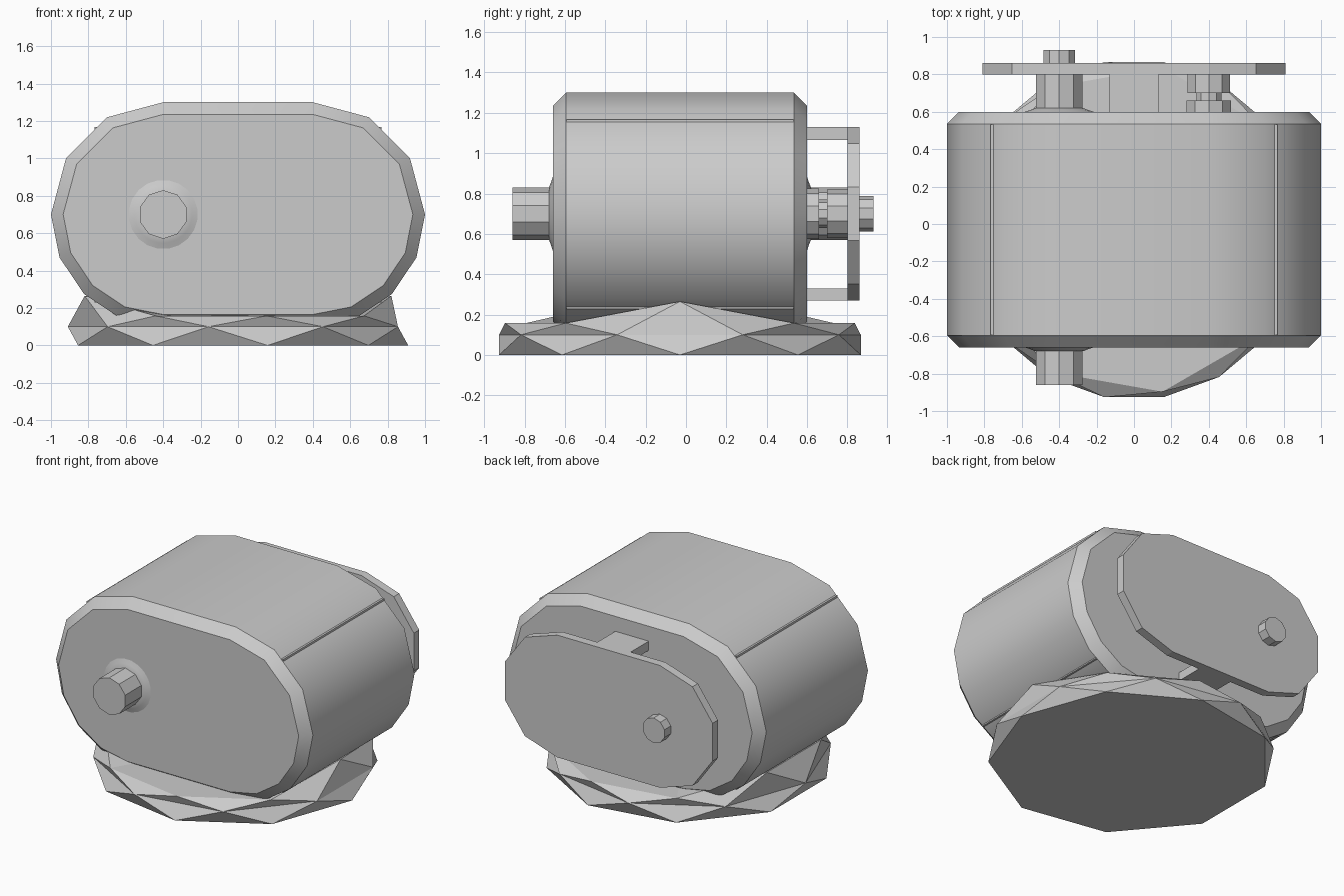
import bpy, bmesh, math

cube = bpy.data.objects.get("Cube")
if cube:
    bpy.data.objects.remove(cube, do_unlink=True)

grey = bpy.data.materials.new("plain grey")
grey.use_nodes = True
colour = (0.6, 0.6, 0.6, 1)
grey.diffuse_color = colour
grey.node_tree.nodes["Principled BSDF"].inputs["Base Color"].default_value = colour

MID = 0.7    # height of the shaft line
SPAN = 0.4   # distance from the middle to each rounded end


def finish(name, bm, smooth=None):
    bmesh.ops.recalc_face_normals(bm, faces=bm.faces)
    mesh = bpy.data.meshes.new(name)
    bm.to_mesh(mesh)
    bm.free()
    mesh.materials.append(grey)
    obj = bpy.data.objects.new(name, mesh)
    bpy.context.collection.objects.link(obj)
    if smooth:
        bpy.ops.object.select_all(action='DESELECT')
        obj.select_set(True)
        bpy.context.view_layer.objects.active = obj
        bpy.ops.object.shade_smooth_by_angle(angle=math.radians(smooth))
    return obj


def loft(name, rings, smooth=None):
    """Join rings of equal length and cap both ends."""
    bm = bmesh.new()
    loops = [[bm.verts.new(p) for p in ring] for ring in rings]
    n = len(loops[0])
    for a, b in zip(loops, loops[1:]):
        for i in range(n):
            bm.faces.new((a[i], a[(i + 1) % n], b[(i + 1) % n], b[i]))
    bm.faces.new(loops[0])
    bm.faces.new(loops[-1])
    return finish(name, bm, smooth)


def capsule(r, y, upper, lower):
    """Rounded outline with its own step count above and below the shaft line."""
    angles = [-90 + 90 * i / lower for i in range(int(lower))]
    angles += [90 * i / upper for i in range(int(upper) + 1)]
    half = [(SPAN + r * math.cos(math.radians(a)), y, MID + r * math.sin(math.radians(a)))
            for a in angles]
    return half + [(-x, y, z) for x, y, z in reversed(half)]


def plate_outline(r, y):
    angles = [math.radians(a) for a in range(-90, 91, 36)]
    half = [(SPAN + r * math.cos(a), y, MID + r * math.sin(a)) for a in angles]
    return half + [(-x, y, z) for x, y, z in reversed(half)]


def turned(name, x, profile, sides=10, smooth=None):
    """Round part along y from (radius, y) steps."""
    rings = []
    for r, y in profile:
        rings.append([(x + r * math.cos(math.tau * (i + 0.5) / sides), y,
                       MID + r * math.sin(math.tau * (i + 0.5) / sides)) for i in range(sides)])
    return loft(name, rings, smooth)


def box(name, x0, x1, y0, y1, z0, z1):
    return loft(name, [[(x0, y, z0), (x1, y, z0), (x1, y, z1), (x0, y, z1)] for y in (y0, y1)])


# Main housing with chamfered rims
loft("housing", [capsule(r, y, 3, 4) for r, y in
                 ((0.535, -0.66), (0.6, -0.595), (0.6, 0.535), (0.535, 0.6))], 33)

# Thin seam ribs standing just proud of the housing
for side, x in (("left", 0.755), ("right", -0.755)):
    box(side + "_seam_rib", x - 0.011, x + 0.011, -0.593, 0.533, 0.228, 1.168)

# Front shaft and the flared collars on both faces
turned("front_shaft", -SPAN, ((0.13, -0.86), (0.13, -0.6)))
turned("front_collar", -SPAN, ((0.13, -0.68), (0.155, -0.67), (0.2, -0.655)), 20, 60)
turned("back_collar", -SPAN, ((0.2, 0.595), (0.155, 0.61), (0.13, 0.62)), 20, 60)

# Back shafts: a plain one, and a grooved one
turned("back_shaft", -SPAN, ((0.13, 0.59), (0.13, 0.81)))
turned("back_shaft_tip", -SPAN, ((0.088, 0.85), (0.088, 0.93)))
turned("grooved_shaft", SPAN, ((0.125, 0.59), (0.125, 0.66), (0.07, 0.66),
                               (0.07, 0.7), (0.12, 0.7), (0.12, 0.81)))

# Back plate held by an upper and a lower bracket
loft("back_plate", [plate_outline(0.43, y) for y in (0.8, 0.86)])
box("upper_bracket", -0.13, 0.13, 0.58, 0.81, 1.065, 1.13)
box("lower_bracket", -0.13, 0.13, 0.58, 0.81, 0.27, 0.33)

# Faceted nine-sided base whose ends rise to cradle the housing
bm = bmesh.new()
SIDES, CENTRE = 9, -0.03


def base_ring(r, offset, height):
    ring = []
    for i in range(SIDES):
        a = math.tau * (i + offset) / SIDES
        x = r * math.cos(a)
        ring.append(bm.verts.new((x, CENTRE + r * math.sin(a), height(x))))
    return ring


low = base_ring(0.91, 0, lambda x: 0)
mid = base_ring(0.91, 0.5, lambda x: 0.1)
top = base_ring(0.88, 0, lambda x: 0.265 if abs(x) > 0.8 else 0.158)
for v in top:
    v.co.x = max(-0.82, min(0.82, v.co.x))
hub = bm.verts.new((0, CENTRE, 0.16))
bm.faces.new(low)
for i in range(SIDES):
    j = (i + 1) % SIDES
    bm.faces.new((low[i], low[j], mid[i]))
    bm.faces.new((mid[i], low[j], mid[j]))
    bm.faces.new((mid[i], mid[j], top[j]))
    bm.faces.new((top[i], mid[i], top[j]))
    bm.faces.new((top[i], top[j], hub))
finish("base", bm)
